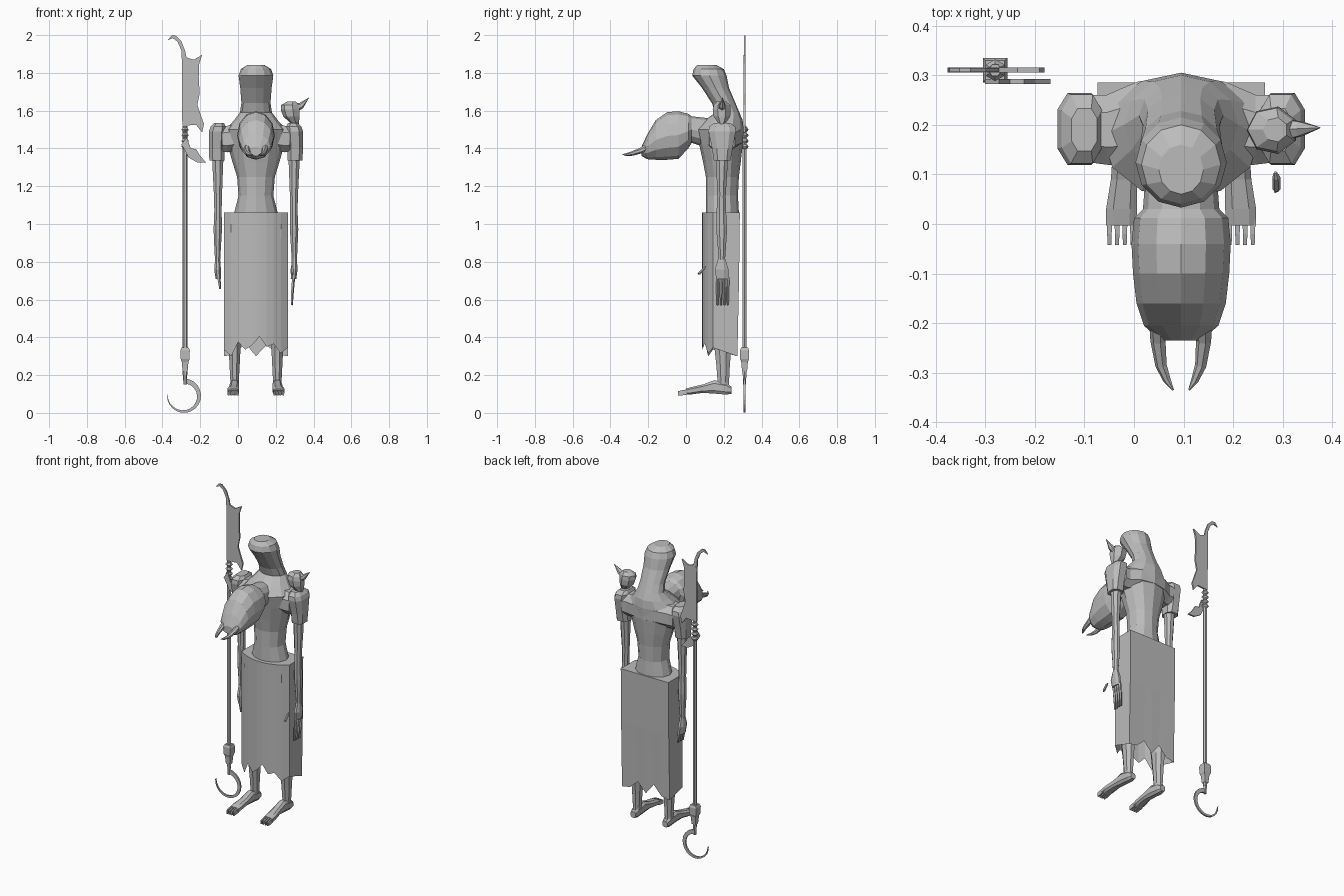
import bpy, bmesh, math
from mathutils import Vector

CX = 0.095  # the figure's own middle line
grey = bpy.data.materials.new("stone grey")
grey.diffuse_color = (0.5, 0.5, 0.5, 1)


def finish(name, bm):
    bmesh.ops.recalc_face_normals(bm, faces=bm.faces)
    me = bpy.data.meshes.new(name)
    bm.to_mesh(me)
    bm.free()
    me.materials.append(grey)
    ob = bpy.data.objects.new(name, me)
    bpy.context.collection.objects.link(ob)
    return ob


def loft(name, rings, caps=(True, True)):
    """Skin a list of equal-length point loops."""
    bm = bmesh.new()
    vs = [[bm.verts.new(p) for p in r] for r in rings]
    n = len(vs[0])
    for a, b in zip(vs, vs[1:]):
        for i in range(n):
            bm.faces.new((a[i], a[(i + 1) % n], b[(i + 1) % n], b[i]))
    for end, cap in zip((vs[0], vs[-1]), caps):
        if cap:
            bm.faces.new(end)
    return finish(name, bm)


def oval(n, turn=0.0, power=1.0):
    out = []
    for i in range(n):
        a = math.tau * (i + turn) / n
        c, s = math.cos(a), math.sin(a)
        out.append((math.copysign(abs(c) ** power, c), math.copysign(abs(s) ** power, s)))
    return out


def stack_z(name, rows, n=8, turn=0.5, power=1.0, caps=(True, True)):
    """rows: z, x centre, x half, y front, y back"""
    return loft(name, [[(x + c * h, (f + b) / 2 + s * (b - f) / 2, z) for c, s in oval(n, turn, power)]
                       for z, x, h, f, b in rows], caps)


def stack_y(name, rows, n=8, turn=0.5, power=1.0):
    """rows: y, x centre, x half, z top, z bottom"""
    return loft(name, [[(x + c * h, y, (t + b) / 2 + s * (t - b) / 2) for c, s in oval(n, turn, power)]
                       for y, x, h, t, b in rows])


def tube(name, pts, radii, n=6):
    pts = [Vector(p) for p in pts]
    rings = []
    for i, p in enumerate(pts):
        d = pts[min(i + 1, len(pts) - 1)] - pts[max(i - 1, 0)]
        side = d.cross(Vector((0.01, 1, 0.02))) if abs(d.normalized().y) < 0.8 else d.cross(Vector((0, 0, 1)))
        side.normalize()
        up = d.cross(side).normalized()
        rings.append([p + radii[i] * (c * side + s * up) for c, s in oval(n)])
    return loft(name, rings)


def plate(name, outline, y, t):
    return loft(name, [[(x, y + o, z) for x, z in outline] for o in (-t / 2, t / 2)])


# torso, rising into the tall hump
stack_z("torso_and_hump", [(z, CX, h, f, b) for z, h, f, b in [
    (1.00, .11, .11, .27), (1.06, .115, .105, .28), (1.15, .092, .105, .275), (1.25, .10, .105, .28),
    (1.33, .125, .09, .29), (1.42, .15, .07, .30), (1.50, .16, .05, .305), (1.55, .115, .10, .30),
    (1.59, .085, .155, .283), (1.64, .077, .137, .262), (1.72, .083, .085, .228),
    (1.785, .092, .033, .215), (1.82, .08, .04, .20), (1.842, .045, .06, .16)]], n=12, turn=0)

# hanging head with neck, pointing forward
stack_y("forward_head", [(y, CX, h, t, b) for y, h, t, b in [
    (.12, .07, 1.56, 1.40), (.03, .077, 1.57, 1.43), (.012, .095, 1.583, 1.40), (-.04, .10, 1.597, 1.345),
    (-.10, .097, 1.592, 1.34), (-.16, .09, 1.55, 1.34), (-.205, .075, 1.475, 1.343),
    (-.235, .04, 1.41, 1.36)]], n=12, turn=0)

# skirt: bowed front panel, straight sides and back, ragged hem
hem_front = [.335, .30, .375, .335, .36, .405, .35, .365, .315, .345]
hem_back = [.30, .31, .36, .30, .37, .31, .30]
top, low = [], []
for i, z in enumerate(hem_front):
    t = i / 9 * 2 - 1
    x, y = CX + .169 * t, .083 + .06 * abs(t) ** 2.2
    top.append((x, y, 1.06))
    low.append((x, y, z))
for i, z in enumerate(hem_back):
    x = CX + .169 * (1 - i / 3)
    top.append((x, .285, 1.06))
    low.append((x, .272, z))
mid = [(a[0], a[1] - (.004 if a[1] > .2 else 0), .72) for a in top]
loft("skirt", [top, mid, low], (True, False))

for s, side in ((-1, "left"), (1, "right")):
    X = lambda d: CX + s * d

    # leg and foot
    stack_z(side + "_leg", [(z, X(.113), h, f, b) for z, h, f, b in [
        (.11, .022, .155, .235), (.16, .024, .165, .23), (.25, .029, .158, .235),
        (.36, .035, .145, .245), (.60, .045, .12, .25), (1.0, .05, .11, .26)]])
    stack_y(side + "_foot", [(y, X(d), h, t, b) for y, d, h, t, b in [
        (.24, .113, .018, .14, .10), (.215, .113, .025, .16, .095), (.15, .113, .026, .175, .10),
        (.09, .115, .028, .152, .105), (.03, .12, .033, .138, .097), (-.003, .121, .032, .128, .095)]], power=.7)
    for k in range(4):
        d = .098 + .0155 * k
        stack_y(f"{side}_toe_{k + 1}", [(y, X(d), h, t, b) for y, h, t, b in [
            (.01, .007, .128, .095), (-.02, .006, .125, .088), (-.042, .005, .118, .088)]], n=4, power=.8)

    # shoulder yoke and pauldron
    loft(side + "_shoulder_yoke", [[(X(d), y + c * hy, z + q * hz) for c, q in oval(8, .5, .8)]
         for d, y, hy, z, hz in [(.0, .20, .108, 1.46, .07), (.09, .20, .092, 1.46, .075),
                                 (.15, .19, .075, 1.45, .075), (.18, .192, .073, 1.45, .07)]])
    stack_z(side + "_pauldron", [(z, X(d), h, f, b) for z, d, h, f, b in [
        (1.335, .207, .042, .145, .238), (1.40, .208, .043, .135, .25), (1.49, .205, .047, .115, .268),
        (1.515, .20, .043, .118, .265), (1.535, .195, .027, .145, .235)]], power=.7)

    # arm, palm and fingers
    stack_z(side + "_arm", [(z, X(d), h, f, b) for z, d, h, f, b in [
        (1.42, .20, .034, .15, .23), (1.30, .202, .030, .158, .222), (1.15, .201, .023, .164, .212),
        (1.07, .201, .021, .16, .214), (.97, .202, .024, .158, .22), (.86, .203, .018, .168, .212),
        (.81, .203, .015, .17, .208)]])
    stack_z(side + "_palm", [(z, X(d), h, f, b) for z, d, h, f, b in [
        (.82, .203, .014, .17, .208), (.76, .203, .019, .15, .228), (.71, .199, .016, .157, .228)]])
    tip = .57 if s > 0 else .655
    for k in range(4):
        y = .167 + .018 * k
        tube(f"{side}_finger_{k + 1}", [(X(.199), y, .72), (X(.193), y, (.72 + tip) / 2), (X(.19), y, tip)],
             [.009, .008, .005], 5)

    # curved fang at the front of the head
    tube(side + "_fang", [(X(.045), -.19, 1.415), (X(.046), -.235, 1.39), (X(.040), -.285, 1.373),
                          (X(.028), -.315, 1.367), (X(.016), -.335, 1.368)], [.02, .016, .012, .008, .002], 7)

# loose thumb beside the right hand
tube("thumb", [(.285, .063, .735), (.287, .07, .737), (.287, .095, .765), (.285, .104, .775)],
     [.003, .008, .008, .003])

# horned ornament over the right shoulder
stack_z("shoulder_ornament", [(1.525, .305, .018, .175, .205), (1.57, .285, .046, .145, .235),
                              (1.605, .279, .052, .14, .238), (1.63, .277, .048, .145, .235),
                              (1.648, .285, .025, .165, .215)], n=7)
tube("ornament_horn", [(.30, .19, 1.615), (.335, .192, 1.627), (.375, .194, 1.668)], [.025, .017, .001])

# staff shaft, square ferrule and grip wraps
SX, SY = -.28, .31
tube("staff_shaft", [(SX, SY, .20), (SX, SY, 1.52)], [.013, .013])
stack_z("staff_ferrule", [(z, SX, h, SY - h, SY + h) for z, h in [
    (.22, .019), (.27, .025), (.285, .033), (.33, .035), (.345, .027)]], n=4)
for k, z in enumerate((1.41, 1.44, 1.47, 1.50)):
    stack_z(f"grip_wrap_{k + 1}", [(z - .012, SX, .013, SY - .013, SY + .013), (z, SX, .022, SY - .022, SY + .022),
                                   (z + .012, SX, .013, SY - .013, SY + .013)], n=6)

# flat tapered hook at the foot of the staff
outer, inner = [], []
for i in range(17):
    t = i / 16
    a = math.radians(88 - 272 * t)
    w = .026 * (1 - t) ** .7 + .001
    for ring, r in ((outer, .09), (inner, .09 - w)):
        ring.append((-.286 + r * math.cos(a), .091 + r * math.sin(a) * 1.01))
plate("foot_hook", outer + inner[::-1], SY, .01)
tube("hook_stem", [(SX, SY, .15), (SX, SY, .23)], [.009, .012])

# head blade with its thin curled tip, and the lower side blade
plate("staff_blade", [(-.295, 1.52), (-.297, 1.86), (-.283, 1.885), (-.235, 1.87), (-.19, 1.895), (-.205, 1.85),
                      (-.208, 1.78), (-.203, 1.69), (-.215, 1.63), (-.195, 1.57), (-.18, 1.53), (-.19, 1.485),
                      (-.222, 1.525)], SY, .01)
plate("blade_curl", [(-.297, 1.86), (-.30, 1.92), (-.32, 1.965), (-.345, 1.984), (-.372, 1.973), (-.352, 1.998),
                     (-.33, 1.997), (-.30, 1.968), (-.281, 1.92), (-.27, 1.87)], SY, .008)
plate("side_blade", [(-.30, 1.42), (-.272, 1.46), (-.25, 1.40), (-.222, 1.397), (-.20, 1.36), (-.168, 1.325),
                     (-.215, 1.325), (-.262, 1.352), (-.278, 1.385)], .287, .01)
